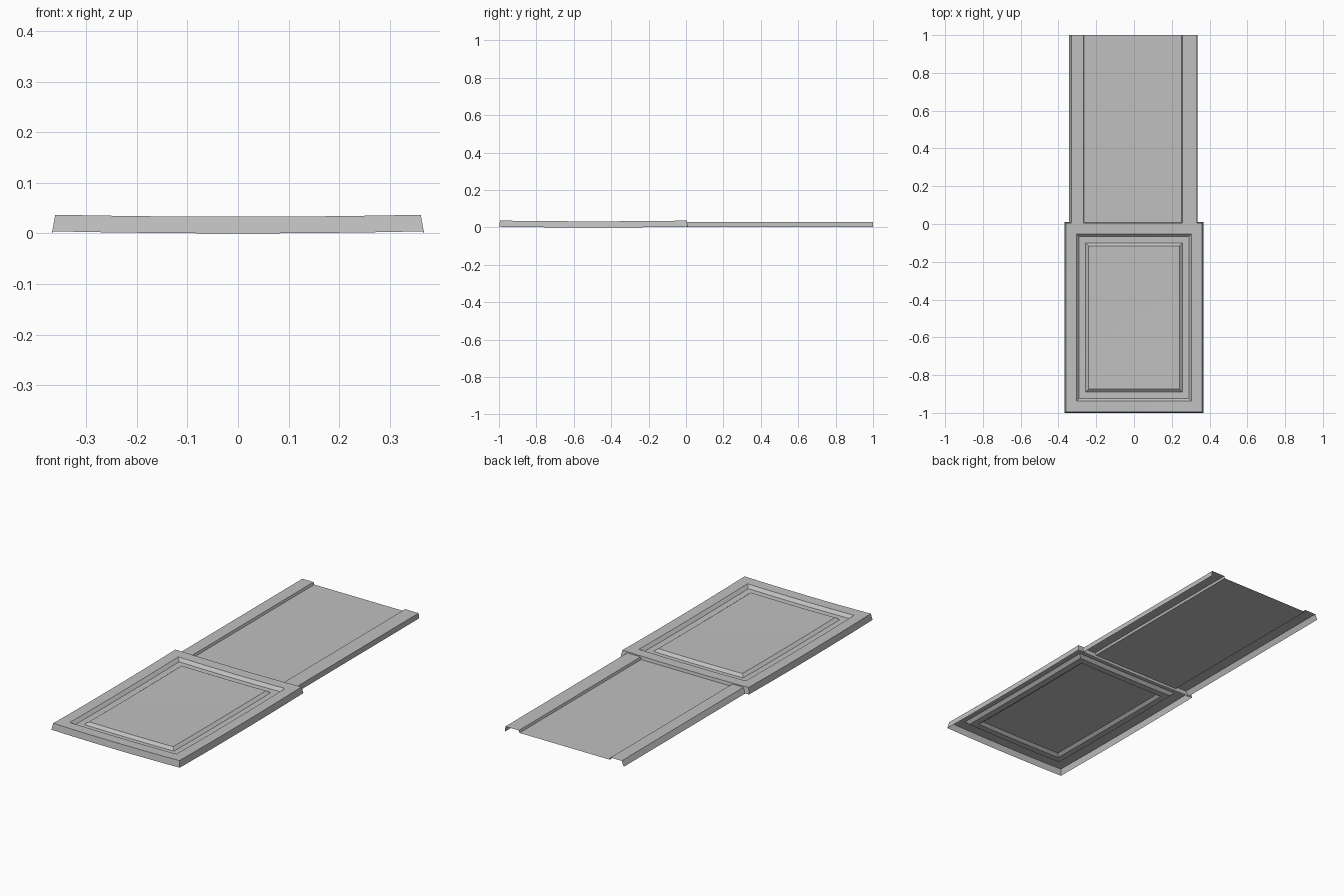
import bpy
import bmesh
from mathutils import Vector

cube = bpy.data.objects.get("Cube")
if cube:
    bpy.data.objects.remove(cube, do_unlink=True)

# Single grey finish
grey = bpy.data.materials.new("satin grey")
grey.use_nodes = True
colour = (0.53, 0.53, 0.53, 1.0)
grey.diffuse_color = colour
grey.node_tree.nodes["Principled BSDF"].inputs["Base Color"].default_value = colour


def finish(name, bm):
    """Turn a bmesh into a shaded, coloured object."""
    mesh = bpy.data.meshes.new(name)
    bm.to_mesh(mesh)
    bm.free()
    mesh.materials.append(grey)
    obj = bpy.data.objects.new(name, mesh)
    bpy.context.collection.objects.link(obj)
    bpy.ops.object.select_all(action="DESELECT")
    obj.select_set(True)
    bpy.context.view_layer.objects.active = obj
    bpy.ops.object.shade_smooth_by_angle(angle=0.3)
    return obj


# Moulded panel: nested rectangular rings that sag gently to the middle
HALF_X, HALF_Y, CENTRE_Y, SAG, STEPS = 0.367, 0.505, -0.495, 0.004, 8


def ring(bm, hx, hy, z):
    corners = [Vector(c) for c in ((-hx, -hy), (hx, -hy), (hx, hy), (-hx, hy))]
    verts = []
    for i, a in enumerate(corners):
        b = corners[(i + 1) % 4]
        for s in range(STEPS):
            p = a.lerp(b, s / STEPS)
            bow = 2 - (p.x / HALF_X) ** 2 - (p.y / HALF_Y) ** 2
            verts.append(bm.verts.new((p.x, p.y + CENTRE_Y, z - SAG * bow)))
    return verts


def bridge(bm, outer, inner):
    for i in range(len(outer)):
        j = (i + 1) % len(outer)
        bm.faces.new((outer[i], outer[j], inner[j], inner[i]))


bm = bmesh.new()
# inset from the outer edge, height: skirt, rim, groove, raised field
section = [(0, 0.004), (0.006, 0.037), (0.062, 0.037), (0.077, 0.022),
           (0.110, 0.022), (0.126, 0.035)]
rings = [ring(bm, HALF_X - d, HALF_Y - d, z) for d, z in section]
inset, field_z = section[-1]
for scale in (0.65, 0.3):
    rings.append(ring(bm, (HALF_X - inset) * scale, (HALF_Y - inset) * scale, field_z))
for outer, inner in zip(rings, rings[1:]):
    bridge(bm, outer, inner)
middle = bm.verts.new((0, CENTRE_Y, field_z - 2 * SAG))
last = rings[-1]
for i in range(len(last)):
    bm.faces.new((last[i], last[(i + 1) % len(last)], middle))
finish("moulded_panel", bm)

# Channel sheet: folded profile run along the length
profile = [(-0.345, 0.003), (-0.332, 0.03), (-0.268, 0.03), (-0.264, 0.018),
           (0.252, 0.018), (0.256, 0.03), (0.333, 0.03), (0.335, 0.003)]
bm = bmesh.new()
front = [bm.verts.new((x, 0.0, z)) for x, z in profile]
back = [bm.verts.new((x, 1.0, z)) for x, z in profile]
for i in range(len(profile) - 1):
    bm.faces.new((front[i], front[i + 1], back[i + 1], back[i]))
finish("channel_sheet", bm)
